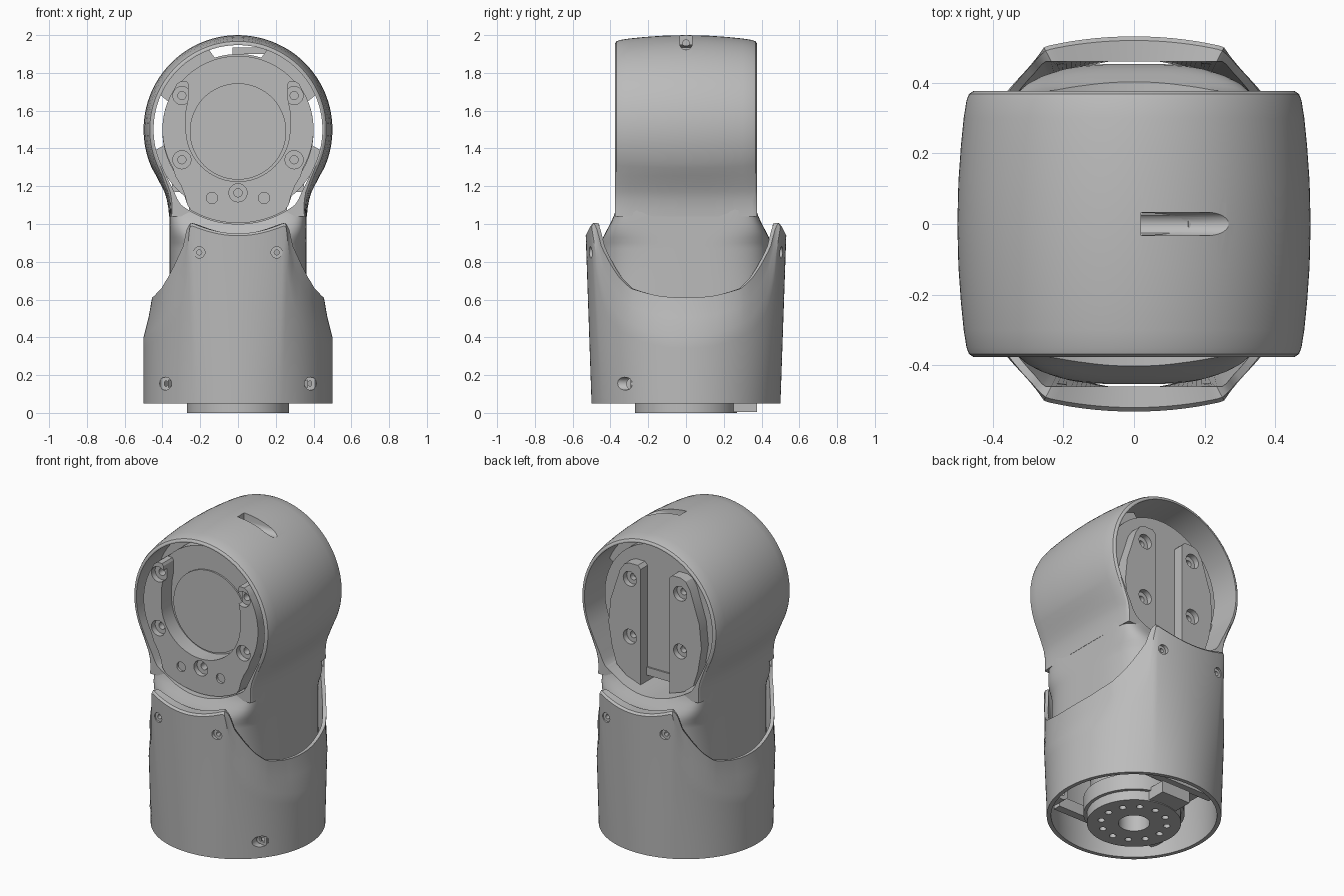
import bpy, bmesh
from math import sin, cos, pi, radians, sqrt, copysign

cube = bpy.data.objects.get("Cube")
if cube:
    bpy.data.objects.remove(cube, do_unlink=True)

grey = bpy.data.materials.new("satin grey")
grey.use_nodes = True
grey.diffuse_color = (0.5, 0.5, 0.5, 1)
grey.node_tree.nodes["Principled BSDF"].inputs["Base Color"].default_value = (0.5, 0.5, 0.5, 1)


def loft(name, rings, loop=False):
    """Skin a list of closed rings; loop joins the last ring to the first, otherwise the ends are capped."""
    bm = bmesh.new()
    vs = [[bm.verts.new(p) for p in ring] for ring in rings]
    n = len(vs[0])
    for a, b in list(zip(vs, vs[1:])) + ([(vs[-1], vs[0])] if loop else []):
        for i in range(n):
            j = (i + 1) % n
            bm.faces.new((a[i], a[j], b[j], b[i]))
    if not loop:
        bm.faces.new(vs[0])
        bm.faces.new(vs[-1])
    bmesh.ops.recalc_face_normals(bm, faces=bm.faces)
    mesh = bpy.data.meshes.new(name)
    bm.to_mesh(mesh)
    bm.free()
    mesh.materials.append(grey)
    ob = bpy.data.objects.new(name, mesh)
    bpy.context.collection.objects.link(ob)
    return ob


def prism(name, pts, y0, y1):
    return loft(name, [[(x, y, z) for x, z in pts] for y in (y0, y1)])


def circle(r, cx=0, cz=0, n=48):
    return [(cx + r * cos(2 * pi * i / n), cz + r * sin(2 * pi * i / n)) for i in range(n)]


def rod(name, x, z, r, y0, y1, n=48):
    return prism(name, circle(r, x, z, n), y0, y1)


def post(name, x, y, r, z0, z1, n=64):
    return loft(name, [[(px, py, z) for px, py in circle(r, x, y, n)] for z in (z0, z1)])


def box(name, x0, x1, y0, y1, z0, z1):
    return prism(name, [(x0, z0), (x1, z0), (x1, z1), (x0, z1)], y0, y1)


def cut(ob, cutters):
    for c in cutters:
        m = ob.modifiers.new("cut", "BOOLEAN")
        m.operation, m.solver, m.object = "DIFFERENCE", "EXACT", c
        bpy.context.view_layer.objects.active = ob
        bpy.ops.object.modifier_apply(modifier=m.name)
        bpy.data.objects.remove(c, do_unlink=True)


def counterbore(x, z, r, y_face, y_floor, y_end):
    """A wide blind hole with a narrow hole in its floor."""
    return [rod("cutter", x, z, r, y_face, y_floor, 24), rod("cutter", x, z, r * 0.45, y_face, y_end, 16)]


def lerp(table, x):
    for (x0, a), (x1, b) in zip(table, table[1:]):
        if x <= x1:
            return a + (b - a) * max(0, x - x0) / (x1 - x0)
    return table[-1][1]


def arc(r, a0, a1, n):
    """Arc about the head's axis."""
    angles = [radians(a0 + (a1 - a0) * i / n) for i in range(n + 1)]
    return [(r * cos(a), 1.5 + r * sin(a)) for a in angles]


def mirrored(right):
    """Close a right-hand outline with its mirror image."""
    return right + [(-x, z) for x, z in reversed(right) if x > 1e-4]


# Base shell: a round cup with a scooped saddle on each side
top_z = [(0.44, 1.01), (0.47, 1.0), (0.5, 0.97), (0.546, 0.88), (0.65, 0.78), (0.72, 0.72), (0.81, 0.66),
         (0.95, 0.62), (1, 0.61)]
top_r = [(0.46, 0.56), (0.55, 0.545), (0.65, 0.525), (0.81, 0.5), (0.95, 0.465), (1, 0.455)]
scoop_z = [(0.45, 1.0), (0.47, 0.93), (0.5, 0.82), (0.55, 0.69), (0.6, 0.61), (0.75, 0.5), (0.92, 0.43), (1, 0.4)]


def shell_column(a):
    c, s = abs(cos(a)), abs(sin(a))
    plate = 1.5 - sqrt(0.55 ** 2 - (0.54 * min(c, 0.5)) ** 2)
    z_top = min(plate, lerp(top_z, c))
    z_edge = min(z_top - 0.012, lerp(scoop_z, c))

    def outer(z):
        t = (z - 0.05) / 0.95
        bulge = (c / 0.45) ** 2 if c < 0.45 else (1 - c) / 0.55
        return 0.5 + t * (0.033 * s * s + 0.036 * bulge)
    prof = [(0.475, 0.05)]
    prof += [(outer(z), z) for z in (0.05 + (z_edge - 0.05) * k / 6 for k in range(7))]
    r_top = min(lerp(top_r, c), outer(z_top) - 0.012)
    r_in = min(0.46 / max(s, 0.1), r_top - 0.022)
    prof += [((outer(z_edge) + r_top) / 2 - 0.004 * (c > 0.5), (z_edge + z_top) / 2), (r_top, z_top)]
    prof += [(r_in, z_top - 0.002), (0.465, 0.33)]
    return [(r * cos(a), r * sin(a), z) for r, z in prof]


N = 240
base_shell = loft("base_shell", [shell_column(2 * pi * i / N) for i in range(N)], loop=True)
holes = []
for sx in (-1, 1):
    for sy in (-1, 1):
        holes += counterbore(sx * 0.205, 0.85, 0.03, sy * 0.6, sy * 0.49, sy * 0.4)
    holes += counterbore(sx * 0.385, 0.155, 0.034, -0.45, -0.295, -0.2)
cut(base_shell, holes)

# Head shell: a short barrel lying along y, narrowing to a neck
NECK = [(0.365, 1.04), (0.368, 1.08), (0.377, 1.13), (0.39, 1.17), (0.41, 1.21), (0.433, 1.255)]


def head_outline(o):
    sides = [(x - o * (0.3 + 3 * (z - 1.04)), z) for x, z in NECK]
    return mirrored(sides + arc(0.5 - o, -24, 90, 36))


def opening():
    return mirrored(arc(0.5, -90, -53, 10) + [(0.32, 1.13), (0.338, 1.17), (0.358, 1.21), (0.382, 1.26)]
                    + arc(0.447, -24, 90, 36))


crown = [(0, 0), (0.12, 0.003), (0.22, 0.01), (0.3, 0.018), (0.35, 0.026), (0.368, 0.033), (0.376, 0.045)]
sections = [(-y, o) for y, o in reversed(crown[1:])] + crown
head_shell = loft("head_shell", [[(x, y, z) for x, z in head_outline(o)] for y, o in sections])
cut(head_shell, [prism("cutter", opening(), -1, 1)])


# Screw channel in the crown of the head
def channel():
    return loft("cutter", [[(x, 0.033 * cos(pi * i / 12), 1.955 - 0.033 * sin(pi * i / 12)) for i in range(13)]
                           + [(x, -0.033, 2.1), (x, 0.033, 2.1)] for x in (0.02, 0.6)])


screw = loft("cutter", [[(x, y, z) for y, z in circle(0.018, 0, 1.957, 16)] for x in (-0.06, 0.03)])
cut(head_shell, [channel(), screw])
screw_boss = box("screw_boss", -0.03, 0.15, -0.06, 0.06, 1.9, 1.935)
cut(screw_boss, [channel()])


# Neck: soft flat sides, flaring from the head's depth to fill the saddle
def neck_ring(z):
    t = min(1, max(0, (z - 0.87) / 0.22))
    t = t * t * (3 - 2 * t)
    depth, power = 0.453 - 0.08 * t, 2 / (3.6 + 6.4 * t)
    angles = [2 * pi * (i + 0.5) / 96 for i in range(96)]
    return [(copysign(0.363 * abs(cos(a)) ** power, cos(a)),
             copysign(depth * abs(sin(a)) ** power, sin(a)), z) for a in angles]


neck = loft("neck", [neck_ring(z) for z in (0.5, 0.7, 0.87, 0.9, 0.93, 0.96, 0.99, 1.02, 1.05, 1.08, 1.1)])
cut(neck, [prism("cutter", opening(), -1, 1)])

# Actuator body inside the head
rod("actuator_body", 0, 1.49, 0.4, -0.27, 0.24, 96)
rod("actuator_face", 0, 1.49, 0.255, -0.28, -0.2, 96)
flange = []
for i in range(180):
    a = 2 * pi * i / 180
    gap = -0.24 < sin(a) < 0.4 or (sin(a) > 0 and abs(cos(a)) < 0.33)
    r = 0.4 if gap else 0.452
    flange.append((r * cos(a), 1.5 + r * sin(a)))
prism("actuator_flange", flange, -0.18, 0.18)
box("actuator_foot", -0.26, 0.26, -0.27, 0.1, 0.96, 1.2)
box("actuator_shoulder", -0.35, 0.35, -0.15, 0.15, 1.17, 1.35)
box("slot_bridge", -0.11, 0.11, 0.08, 0.25, 1.05, 1.1)

# Front bracket: a yoke around the round face
SIDE = arc(0.495, -84, -60, 8) + [(0.268, 1.1), (0.28, 1.15), (0.3, 1.2), (0.33, 1.25)] + arc(0.4, -30, 32, 16)
yoke = [(0, 1.005)] + SIDE
yoke += [(0.325, 1.74), (0.305, 1.755), (0.27, 1.755), (0.262, 1.74), (0.262, 1.66), (0.274, 1.6)]
yoke += arc(0.275, 0, -90, 24)[:-1] + [(0, 1.225)]
bracket = prism("front_bracket", yoke, -0.372, -0.2)
bpy.context.view_layer.objects.active = bracket
mirror = bracket.modifiers.new("mirror", "MIRROR")
mirror.use_clip = True
bpy.ops.object.modifier_apply(modifier=mirror.name)
bores = counterbore(0, 1.165, 0.048, -0.4, -0.34, -0.25)
for s in (-1, 1):
    for z in (1.34, 1.68):
        bores += counterbore(s * 0.297, z, 0.048, -0.4, -0.335, -0.25)
    bores.append(rod("cutter", s * 0.138, 1.138, 0.03, -0.4, -0.357, 24))
cut(bracket, bores)

# Back rails: two upright bars with a slot between them
RAIL = [(0.1, 1.01), (0.2, 1.045), (0.268, 1.1), (0.3, 1.2), (0.325, 1.35), (0.31, 1.5), (0.245, 1.7),
        (0.215, 1.745), (0.18, 1.76), (0.12, 1.76), (0.1, 1.74)]
for s, side in ((1, "left"), (-1, "right")):
    rail = prism(side + "_back_rail", [(s * x, z) for x, z in RAIL], 0.15, 0.31)
    bores = []
    for z in (1.295, 1.66):
        bores += counterbore(s * 0.176, z, 0.046, 0.4, 0.275, 0.2)
    cut(rail, bores)

# Output flange and drive inside the base
output = post("output_flange", 0, 0, 0.27, 0, 0.06)
bolts = [post("cutter", 0, 0, 0.09, -0.1, 0.2, 32)]
bolts += [post("cutter", x, y, 0.02, -0.1, 0.035, 16) for x, y in circle(0.19, 0, 0, 12)]
cut(output, bolts)
ring = post("output_collar", 0, 0, 0.29, 0.06, 0.16)
cut(ring, [post("cutter", 0, 0, 0.09, 0, 0.12, 32)])
box("cable_clip", -0.1, 0.1, 0.24, 0.375, 0.005, 0.08)
post("drive_body", 0, 0, 0.25, 0.16, 0.52)
box("drive_crossbar", -0.42, 0.42, -0.12, 0.12, 0.3, 0.4)
for s, side in ((1, "back"), (-1, "front")):
    box(side + "_mount_bar", -0.31, 0.31, s * 0.32 - 0.025, s * 0.32 + 0.025, 0.13, 0.2)
for s, side in ((1, "left"), (-1, "right")):
    sleeve = rod(side + "_screw_sleeve", s * 0.37, 0.155, 0.045, -0.29, -0.2, 24)
    cut(sleeve, [rod("cutter", s * 0.37, 0.155, 0.02, -0.4, 0, 16)])

# Smooth curved faces, keep hard edges
for ob in bpy.context.scene.objects:
    if ob.type == "MESH":
        bpy.ops.object.select_all(action="DESELECT")
        ob.select_set(True)
        bpy.context.view_layer.objects.active = ob
        bpy.ops.object.shade_smooth_by_angle(angle=radians(28))
